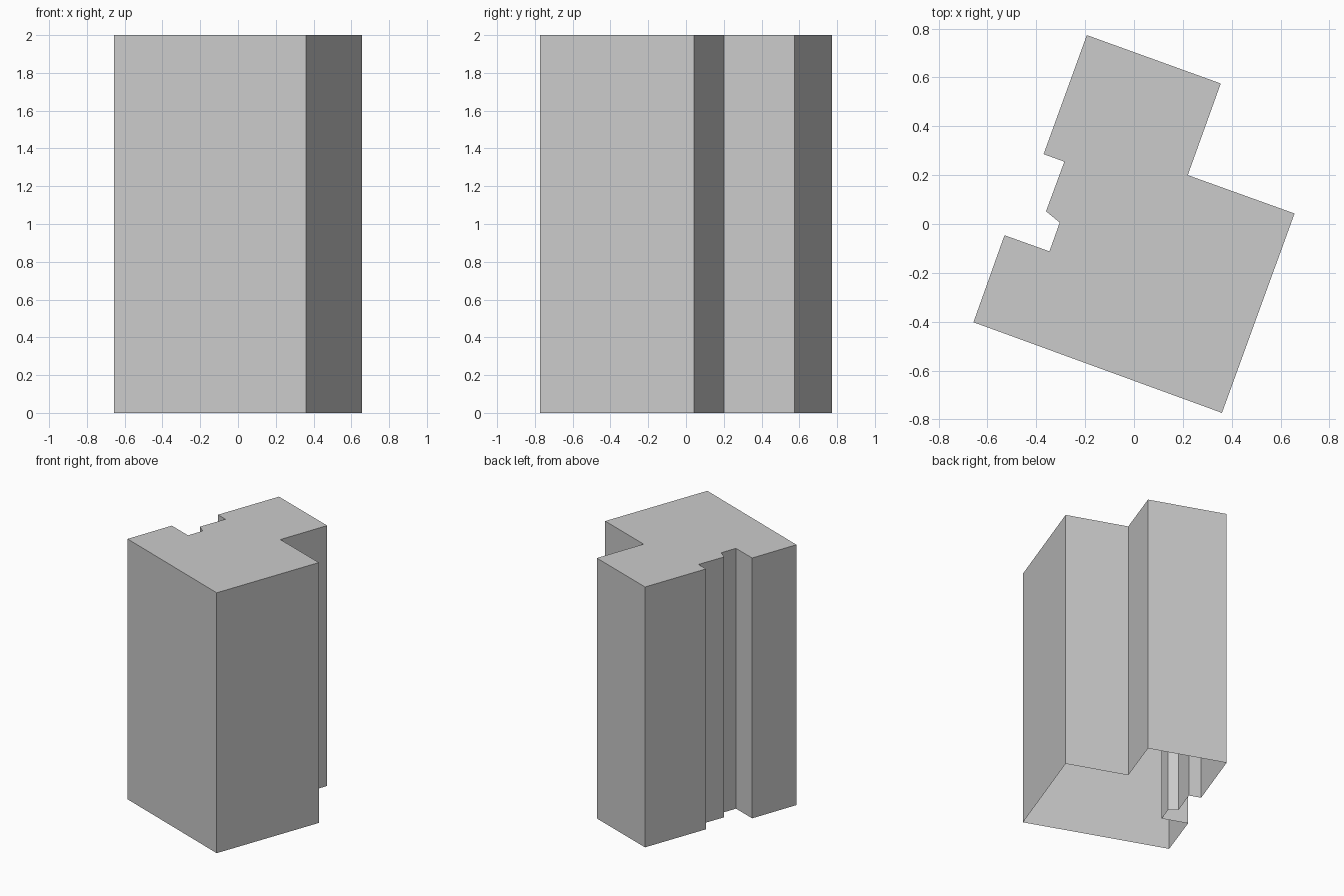
import bpy, bmesh

if "Cube" in bpy.data.objects:
    bpy.data.objects.remove(bpy.data.objects["Cube"])

HEIGHT = 2.0

# Building footprint, clockwise from the back corner
footprint = [
    (-0.193, 0.773), (0.355, 0.575), (0.22, 0.20), (0.657, 0.043),
    (0.36, -0.773), (-0.657, -0.402), (-0.53, -0.046), (-0.346, -0.112),
    (-0.304, 0.006), (-0.36, 0.052), (-0.285, 0.255), (-0.37, 0.286),
]

# Flat roof pulled down into walls; the underside stays open
bm = bmesh.new()
roof = bm.faces.new([bm.verts.new((x, y, HEIGHT)) for x, y in reversed(footprint)])
walls = bmesh.ops.extrude_edge_only(bm, edges=roof.edges[:])
for v in walls["geom"]:
    if isinstance(v, bmesh.types.BMVert):
        v.co.z = 0.0
bmesh.ops.recalc_face_normals(bm, faces=bm.faces[:])
roof.normal_update()
if roof.normal.z < 0:
    bmesh.ops.reverse_faces(bm, faces=bm.faces[:])

mesh = bpy.data.meshes.new("building_shell")
bm.to_mesh(mesh)
bm.free()
shell = bpy.data.objects.new("building_shell", mesh)
bpy.context.collection.objects.link(shell)
